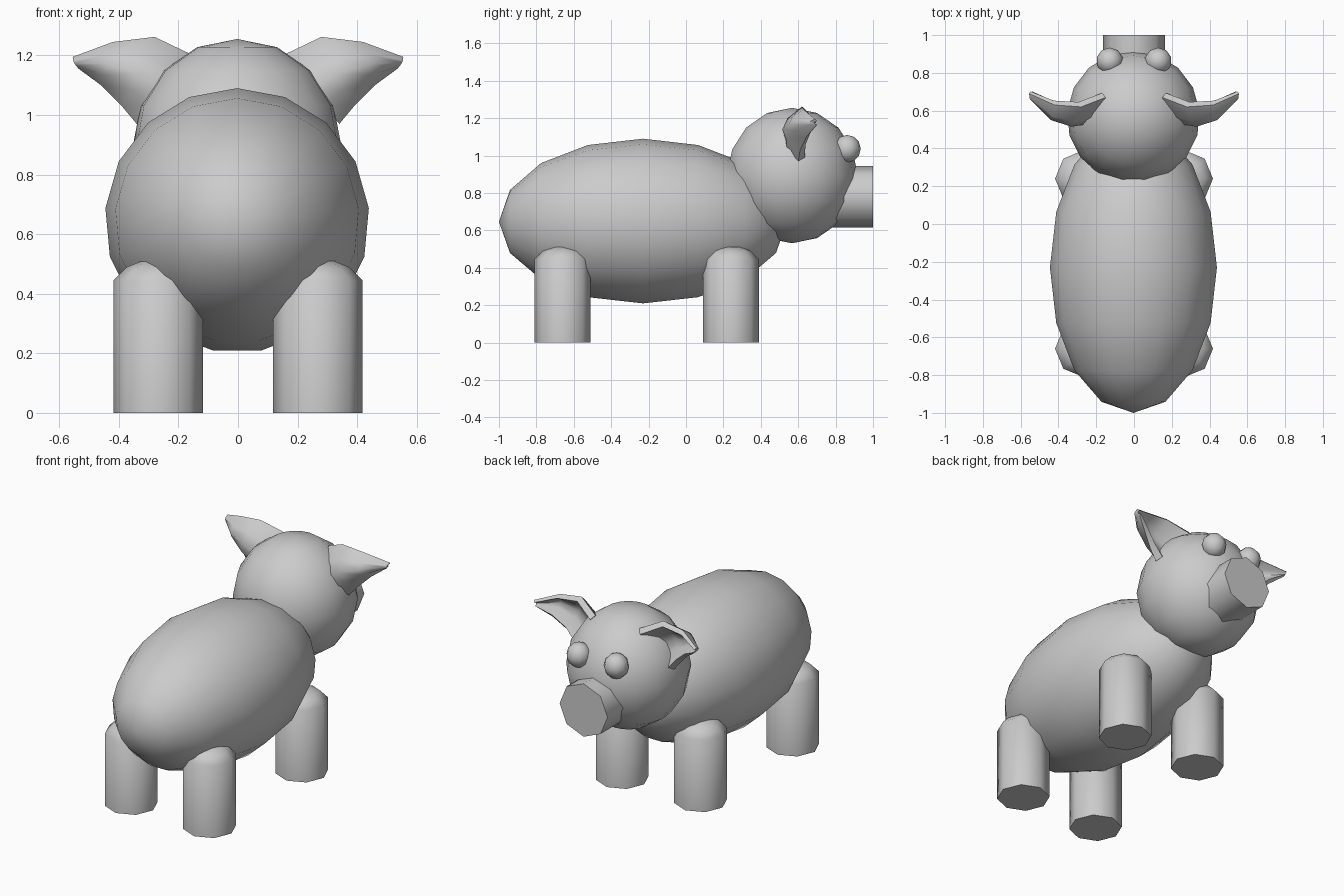
import bpy, bmesh, math
from mathutils import Vector

if "Cube" in bpy.data.objects:
    bpy.data.objects.remove(bpy.data.objects["Cube"])


def finish(name, bm, angle=180):
    bmesh.ops.remove_doubles(bm, verts=bm.verts, dist=1e-5)
    bmesh.ops.recalc_face_normals(bm, faces=bm.faces)
    me = bpy.data.meshes.new(name)
    bm.to_mesh(me)
    bm.free()
    ob = bpy.data.objects.new(name, me)
    bpy.context.collection.objects.link(ob)
    smooth(ob, angle)
    return ob


def smooth(ob, angle):
    bpy.ops.object.select_all(action='DESELECT')
    bpy.context.view_layer.objects.active = ob
    ob.select_set(True)
    bpy.ops.object.shade_smooth_by_angle(angle=math.radians(angle))


def lathe(name, profile, n, centre, axis='z', angle=180):
    """Spin (radius, height) points; one corner always faces local +y."""
    bm = bmesh.new()
    rings = []
    for r, h in profile:
        ring = []
        for i in range(n):
            a = math.pi / 2 + 2 * math.pi * i / n
            x, y = r * math.cos(a), r * math.sin(a)
            p = (x, y, h) if axis == 'z' else (x, h, y)
            ring.append(bm.verts.new(Vector(centre) + Vector(p)))
        rings.append(ring)
    for a, b in zip(rings, rings[1:]):
        for i in range(n):
            j = (i + 1) % n
            bm.faces.new((a[i], a[j], b[j], b[i]))
    return finish(name, bm, angle)


def ball(r, h, steps=8):
    return [(r * math.sin(math.pi * k / steps), -h * math.cos(math.pi * k / steps))
            for k in range(steps + 1)]


# body and head
lathe("body", ball(0.444, 0.77), 17, (-0.003, -0.23, 0.646), 'y')
lathe("head", ball(0.352, 0.362), 17, (-0.003, 0.566, 0.893))

# snout
lathe("snout", [(0, 0.7), (0.164, 0.7), (0.164, 1.0), (0, 1.0)], 8,
      (0, 0, 0.78), 'y', 60)

# legs with shallow domed tops, and eyes
leg = [(0, 0), (0.15, 0), (0.15, 0.445), (0.105, 0.49), (0.055, 0.51), (0, 0.512)]
for side, s in (("left", -1), ("right", 1)):
    lathe(f"front_leg_{side}", leg, 8, (s * 0.268, 0.24, 0), angle=60)
    lathe(f"rear_leg_{side}", leg, 8, (s * 0.268, -0.66, 0), angle=60)
    lathe(f"eye_{side}", ball(0.072, 0.074, 6), 10, (s * 0.128, 0.862, 1.036))

# cupped ears: arcs from the head out to the tip (upper rim, back, lower rim)
sections = [
    ((0.15, 0.67, 1.20), (0.24, 0.53, 1.09), (0.34, 0.60, 0.97)),
    ((0.28, 0.62, 1.262), (0.33, 0.515, 1.14), (0.39, 0.61, 1.03)),
    ((0.42, 0.63, 1.245), (0.44, 0.55, 1.17), (0.46, 0.645, 1.10)),
    ((0.555, 0.69, 1.195), (0.55, 0.66, 1.175), (0.535, 0.69, 1.155)),
]
bm = bmesh.new()
grid = []
for a, m, b in sections:
    a, m, b = Vector(a), Vector(m), Vector(b)
    c = 2 * m - (a + b) / 2
    grid.append([bm.verts.new(a * (1 - t) ** 2 + c * 2 * t * (1 - t) + b * t * t)
                 for t in (0, 0.25, 0.5, 0.75, 1)])
# give the shell thickness towards its open front
inner = []
for i, row in enumerate(grid):
    d = (0.05, 0.045, 0.035, 0.02)[i]
    mid = (row[0].co + row[-1].co) / 2
    inner.append([bm.verts.new(v.co + ((mid - row[2].co).normalized() +
                                       (mid - v.co).normalized()) * d * 0.6)
                  for v in row])
loops = [o + list(reversed(n)) for o, n in zip(grid, inner)]
for p, q in zip(loops, loops[1:]):
    for i in range(len(p)):
        j = (i + 1) % len(p)
        bm.faces.new((p[i], p[j], q[j], q[i]))
for o, n in ((grid[0], inner[0]), (grid[-1], inner[-1])):
    for i in range(4):
        bm.faces.new((o[i], o[i + 1], n[i + 1], n[i]))
ears = finish("ears", bm, 60)
mirror = ears.modifiers.new("mirror", 'MIRROR')
mirror.use_mirror_merge = False
